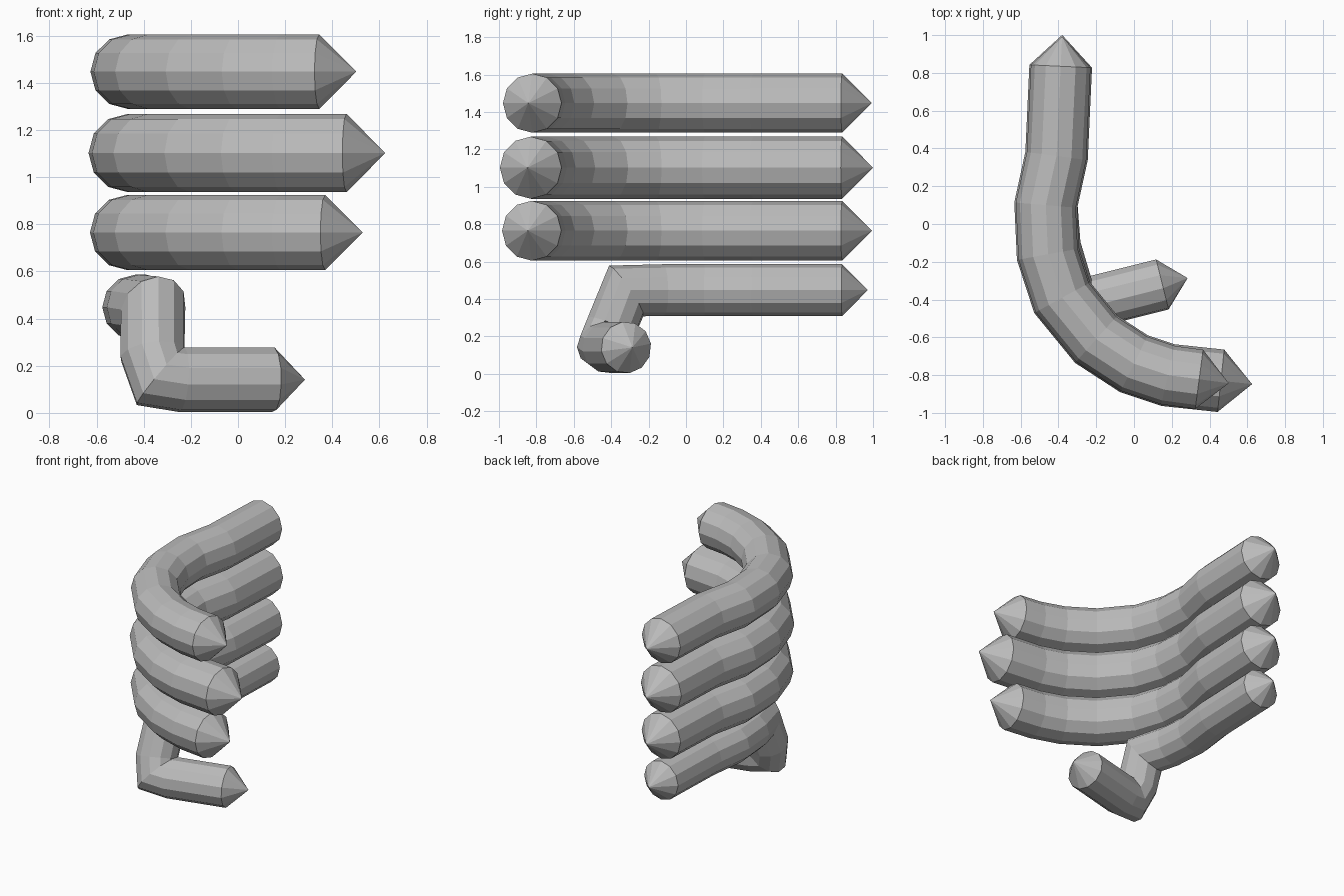
import bpy, bmesh, math
from mathutils import Vector

if "Cube" in bpy.data.objects:
    bpy.data.objects.remove(bpy.data.objects["Cube"], do_unlink=True)

SIDES = 12

grey = bpy.data.materials.new("plain_grey")
grey.use_nodes = True
COLOR = (0.5, 0.5, 0.5, 1)
grey.diffuse_color = COLOR
grey.node_tree.nodes["Principled BSDF"].inputs["Base Color"].default_value = COLOR


def tube(name, points, radius):
    """Sweep a flat-sided tube along the points, closed by a cone at each end."""
    pts = [Vector(p) for p in points]
    bm = bmesh.new()
    rings, last, up = [], None, Vector((0, 0, 1))
    for i, p in enumerate(pts):
        before = (p - pts[max(i - 1, 0)]).normalized()
        after = (pts[min(i + 1, len(pts) - 1)] - p).normalized()
        tangent = (before + after).normalized()
        if last:
            up = last.rotation_difference(tangent) @ up
        up = (up - tangent * up.dot(tangent)).normalized()
        side = tangent.cross(up)
        # Widen the ring along the bend so the tube keeps its thickness
        bend = after - before
        inner = 0 < i < len(pts) - 1 and bend.length > 0.01
        stretch = min(1 / max(before.dot(tangent), 0.1), 1.2) - 1 if inner else 0
        axis = bend.normalized() if inner else side
        ring = []
        for k in range(SIDES):
            a = math.tau * k / SIDES
            offset = (side * math.cos(a) + up * math.sin(a)) * radius
            offset += axis * offset.dot(axis) * stretch
            ring.append(bm.verts.new(p + offset))
        rings.append(ring)
        last = tangent
    tips = (bm.verts.new(pts[0] + (pts[0] - pts[1]).normalized() * radius),
            bm.verts.new(pts[-1] + (pts[-1] - pts[-2]).normalized() * radius))
    for k in range(SIDES):
        n = (k + 1) % SIDES
        for r, s in zip(rings, rings[1:]):
            bm.faces.new((r[k], r[n], s[n], s[k]))
        bm.faces.new((tips[0], rings[0][n], rings[0][k]))
        bm.faces.new((tips[1], rings[-1][k], rings[-1][n]))
    bmesh.ops.recalc_face_normals(bm, faces=bm.faces)
    mesh = bpy.data.meshes.new(name)
    bm.to_mesh(mesh)
    bm.free()
    mesh.materials.append(grey)
    obj = bpy.data.objects.new(name, mesh)
    bpy.context.collection.objects.link(obj)
    return obj


# Shared curve of the three long bars, from the back round to the front
curve = [(-0.388, 0.835), (-0.41, 0.36), (-0.467, 0.1), (-0.455, -0.16),
         (-0.38, -0.39), (-0.2, -0.61), (0, -0.74), (0.18, -0.8)]

# Long curved bars: height, radius, front end
bars = {
    "upper_bar": (1.447, 0.158, (0.345, -0.822)),
    "middle_bar": (1.102, 0.166, (0.46, -0.83)),
    "lower_bar": (0.765, 0.16, (0.37, -0.825)),
}
for name, (z, radius, end) in bars.items():
    tube(name, [(x, y, z) for x, y in curve + [end]], radius)

# Bottom bar: runs forward, drops down, then turns sideways
tube("bent_bottom_bar", [
    (-0.388, 0.835, 0.448), (-0.405, 0.36, 0.448), (-0.437, 0.1, 0.448),
    (-0.42, -0.12, 0.448), (-0.36, -0.32, 0.443), (-0.363, -0.4, 0.25),
    (-0.33, -0.438, 0.155), (-0.24, -0.418, 0.141), (0.15, -0.32, 0.141),
], 0.138)
